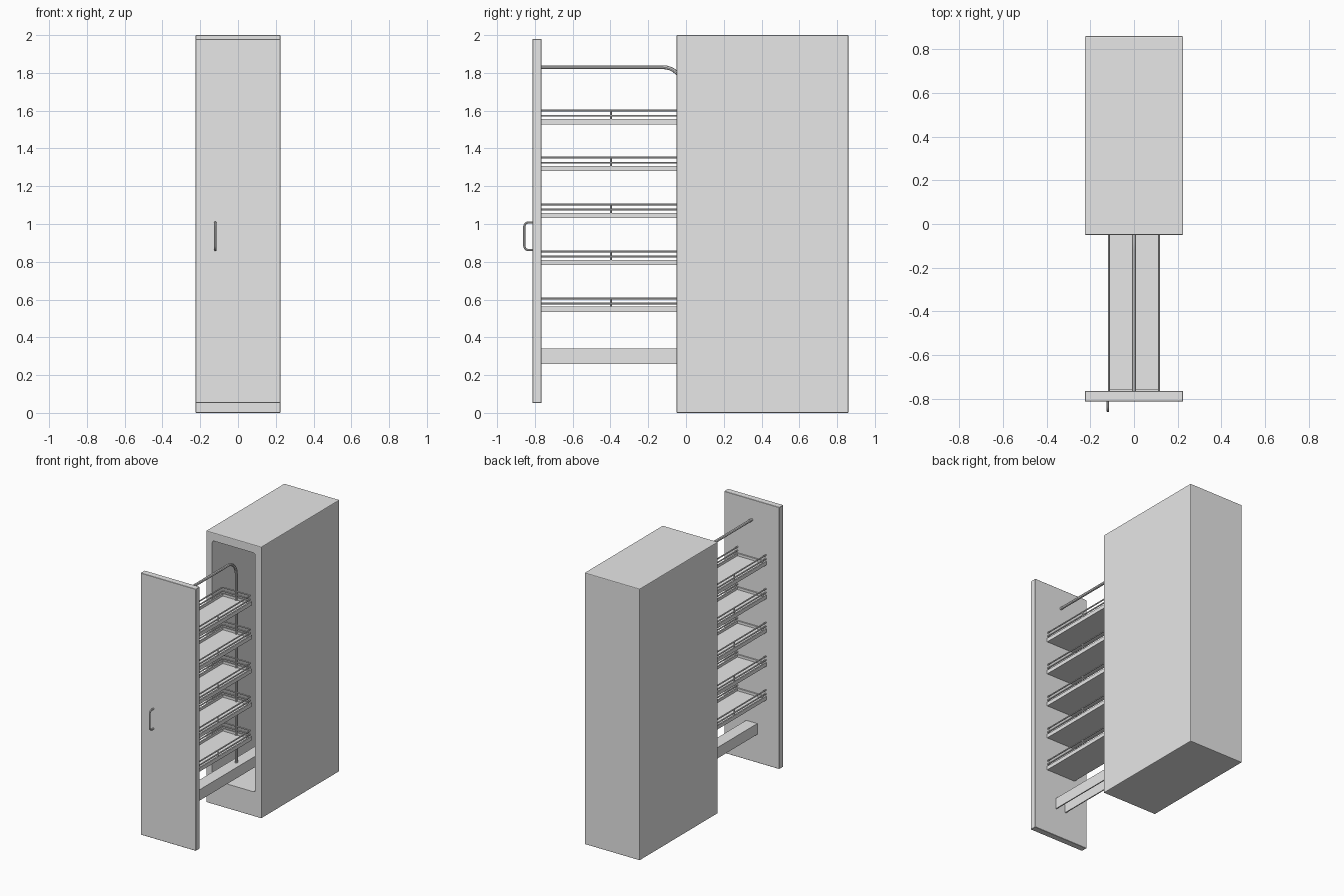
import bpy, bmesh, math
from mathutils import Vector

if "Cube" in bpy.data.objects:
    bpy.data.objects.remove(bpy.data.objects["Cube"])

grey = bpy.data.materials.new("light_grey")
grey.diffuse_color = (0.8, 0.8, 0.8, 1)
grey.use_nodes = True
grey.node_tree.nodes["Principled BSDF"].inputs["Base Color"].default_value = grey.diffuse_color


def finish(ob):
    ob.data.materials.clear()
    ob.data.materials.append(grey)
    return ob


def box(name, lo, hi, bevel=0.0, segs=2, axis=None):
    """Box from corner to corner; bevels all edges, or only those along one axis."""
    bm = bmesh.new()
    bmesh.ops.create_cube(bm, size=1)
    for v in bm.verts:
        v.co = Vector([lo[i] + (v.co[i] + 0.5) * (hi[i] - lo[i]) for i in range(3)])
    if bevel:
        edges = [e for e in bm.edges if axis is None or
                 abs((e.verts[0].co - e.verts[1].co).normalized()[axis]) > 0.9]
        bmesh.ops.bevel(bm, geom=edges, offset=bevel, segments=segs,
                        profile=0.5, affect='EDGES')
    me = bpy.data.meshes.new(name)
    bm.to_mesh(me)
    bm.free()
    ob = bpy.data.objects.new(name, me)
    bpy.context.collection.objects.link(ob)
    return finish(ob)


def rounded(points, r, n=6):
    """Replace the inner corners of a right-angled path with arcs."""
    pts = [Vector(p) for p in points]
    out = [pts[0]]
    for a, b, c in zip(pts, pts[1:], pts[2:]):
        u, w = (a - b).normalized(), (c - b).normalized()
        for i in range(n + 1):
            t = math.pi / 2 * i / n
            out.append(b + r * (u * (1 - math.sin(t)) + w * (1 - math.cos(t))))
    return out + [pts[-1]]


def tube(name, points, radius, res=2):
    cu = bpy.data.curves.new(name, 'CURVE')
    cu.dimensions = '3D'
    cu.bevel_depth = radius
    cu.bevel_resolution = res
    cu.use_fill_caps = True
    sp = cu.splines.new('POLY')
    sp.points.add(len(points) - 1)
    for p, co in zip(sp.points, points):
        p.co = (*co, 1)
    ob = bpy.data.objects.new(name, cu)
    bpy.context.collection.objects.link(ob)
    bpy.ops.object.select_all(action='DESELECT')
    ob.select_set(True)
    bpy.context.view_layer.objects.active = ob
    bpy.ops.object.convert(target='MESH')
    ob = bpy.context.object
    bpy.ops.object.shade_smooth_by_angle(angle=math.radians(40))
    return finish(ob)


def cut(ob, cutter):
    mod = ob.modifiers.new("cut", 'BOOLEAN')
    mod.operation = 'DIFFERENCE'
    mod.solver = 'EXACT'
    mod.object = cutter
    bpy.context.view_layer.objects.active = ob
    bpy.ops.object.modifier_apply(modifier=mod.name)
    bpy.data.objects.remove(cutter)


# Cabinet shell, open at the front
cabinet = box("cabinet", (-0.225, -0.05, 0), (0.225, 0.86, 2), 0.005)
cut(cabinet, box("cutter", (-0.175, -0.2, 0.18), (0.175, 0.81, 1.94), 0.015, 3, axis=1))

# Pull-out door and its handle
box("door", (-0.225, -0.812, 0.052), (0.225, -0.765, 1.98), 0.002, 1)
tube("handle", rounded([(-0.12, -0.808, 0.862), (-0.12, -0.856, 0.862),
                        (-0.12, -0.856, 1.008), (-0.12, -0.808, 1.008)], 0.022), 0.006)

# Bent support pole
BACK = -0.01
tube("support_pole", rounded([(0, -0.768, 1.83), (0, BACK - 0.01, 1.83),
                              (0, BACK - 0.01, 0.335)], 0.1, 8), 0.01)

# Bottom slide: channel open underneath
channel = box("bottom_slide", (-0.045, -0.766, 0.26), (0.045, 0.7, 0.34))
cut(channel, box("cutter", (-0.037, -0.8, 0.2), (0.037, 0.8, 0.332)))

# Five shelves: shallow tray, two guard rails and posts
HALF = 0.12
for i in range(5):
    z = 0.534 + i * 0.2485
    n = str(i + 1)
    tray = box("tray_" + n, (-HALF, -0.766, z), (HALF, BACK, z + 0.028))
    cut(tray, box("cutter", (-HALF + 0.01, -0.755, z + 0.01),
                  (HALF - 0.01, BACK - 0.01, z + 0.1)))
    e = HALF - 0.005
    b = BACK - 0.005
    for k, dz in enumerate((0.045, 0.072)):
        path = [(-e, -0.766, z + dz), (-e, b, z + dz), (e, b, z + dz), (e, -0.766, z + dz)]
        tube("guard_rail_%s_%d" % (n, k + 1), rounded(path, 0.012, 4), 0.005)
    for k, (x, y) in enumerate(((-e, -0.397), (e, -0.397))):
        tube("rail_post_%s_%d" % (n, k + 1), [(x, y, z + 0.02), (x, y, z + 0.072)], 0.005)
